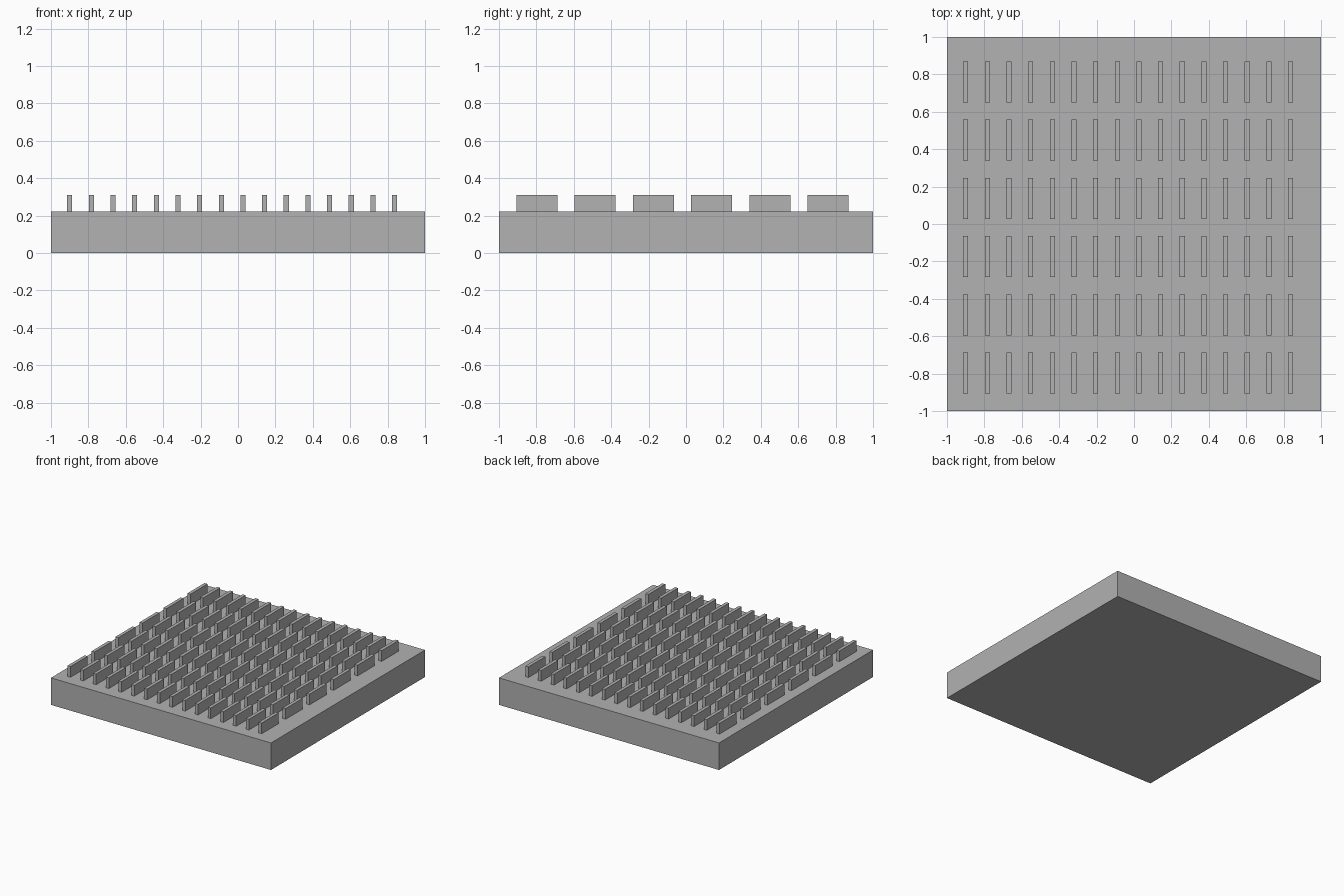
import bpy
import bmesh
from mathutils import Matrix, Vector

cube = bpy.data.objects.get("Cube")
if cube:
    bpy.data.objects.remove(cube, do_unlink=True)

# Single flat grey
GREY = (0.445, 0.445, 0.445, 1.0)
grey = bpy.data.materials.new("plain_grey")
grey.use_nodes = True
grey.diffuse_color = GREY
grey.node_tree.nodes["Principled BSDF"].inputs["Base Color"].default_value = GREY

BASE_TOP = 0.222
FIN_TOP = 0.31
FIN_SIZE = Vector((0.027, 0.22, FIN_TOP - BASE_TOP))
COLUMNS, ROWS = 16, 6
FIRST_X, STEP_X = -0.9, 0.1158
FIRST_Y, STEP_Y = -0.797, 0.3113


def add_box(bm, centre, size):
    matrix = Matrix.Translation(centre) @ Matrix.Diagonal((*size, 1))
    bmesh.ops.create_cube(bm, size=1, matrix=matrix)


def finish(bm, name):
    mesh = bpy.data.meshes.new(name)
    bm.to_mesh(mesh)
    bm.free()
    mesh.materials.append(grey)
    obj = bpy.data.objects.new(name, mesh)
    bpy.context.collection.objects.link(obj)
    return obj


# Square base slab
bm = bmesh.new()
add_box(bm, (0, 0, BASE_TOP / 2), (2, 2, BASE_TOP))
finish(bm, "base_slab")

# Rows of upright cooling fins
for row in range(ROWS):
    bm = bmesh.new()
    for column in range(COLUMNS):
        centre = (FIRST_X + column * STEP_X, FIRST_Y + row * STEP_Y,
                  (BASE_TOP + FIN_TOP) / 2)
        add_box(bm, centre, FIN_SIZE)
    finish(bm, f"fin_row_{row + 1}")
